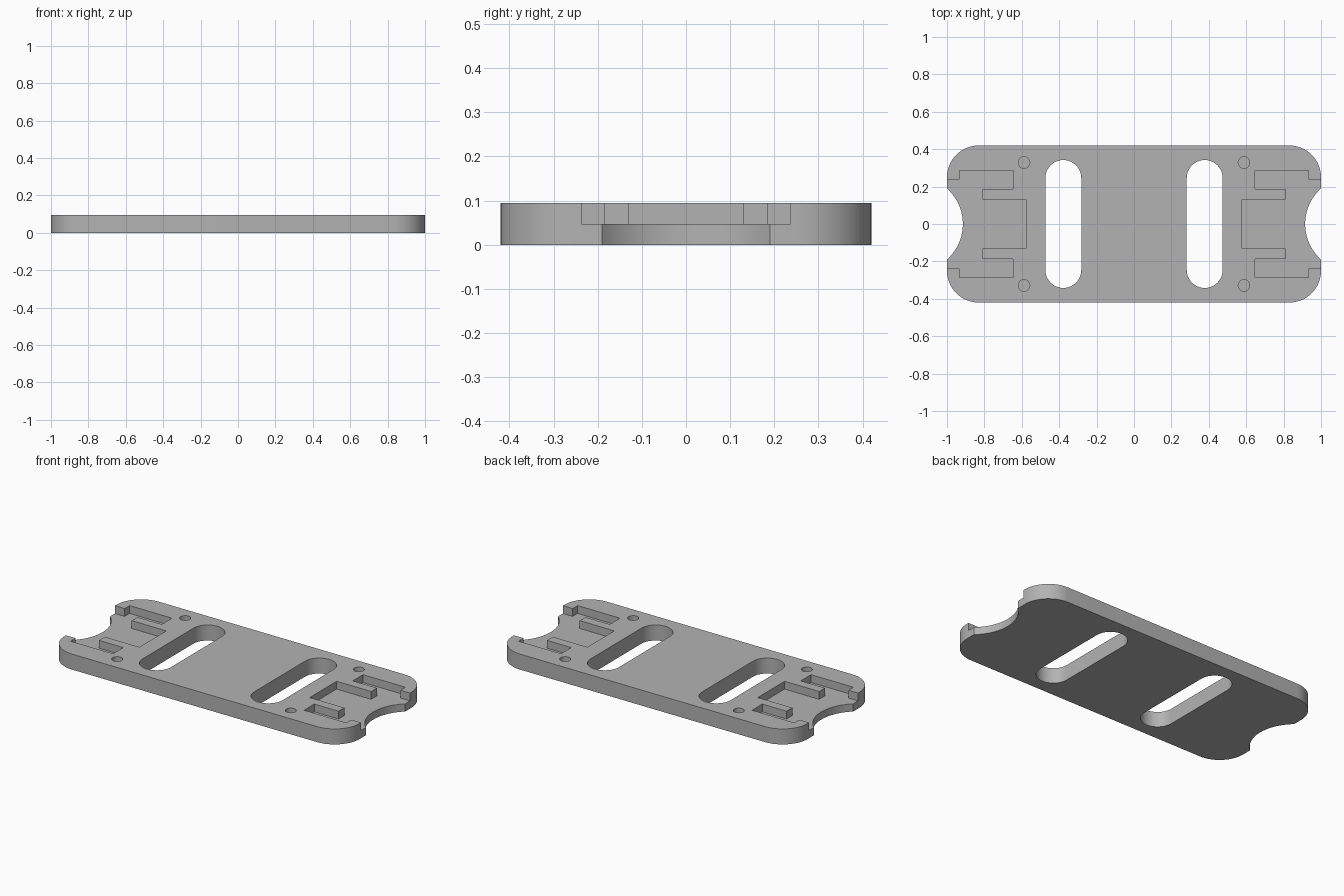
import bpy
import bmesh
from math import cos, sin, pi, radians

HEIGHT, FLOOR = 0.095, 0.047
HALF_X, HALF_Y, CORNER = 1.0, 0.42, 0.17

if "Cube" in bpy.data.objects:
    bpy.data.objects.remove(bpy.data.objects["Cube"])

grey = bpy.data.materials.new("plain grey")
grey.use_nodes = True
colour = (0.45, 0.45, 0.45, 1)
grey.diffuse_color = colour
grey.node_tree.nodes["Principled BSDF"].inputs["Base Color"].default_value = colour


def arc(cx, cy, r, start, end, steps):
    """Points along a circular arc, angles in degrees."""
    angles = [radians(start + (end - start) * i / steps) for i in range(steps + 1)]
    return [(cx + r * cos(a), cy + r * sin(a)) for a in angles]


def prism(name, outline, low, high):
    """Extrude a closed outline between two heights."""
    bm = bmesh.new()
    face = bm.faces.new([bm.verts.new((x, y, low)) for x, y in outline])
    top = bmesh.ops.extrude_face_region(bm, geom=[face])["geom"]
    for v in top:
        if isinstance(v, bmesh.types.BMVert):
            v.co.z = high
    bmesh.ops.recalc_face_normals(bm, faces=bm.faces)
    mesh = bpy.data.meshes.new(name)
    bm.to_mesh(mesh)
    bm.free()
    mesh.materials.append(grey)
    obj = bpy.data.objects.new(name, mesh)
    bpy.context.collection.objects.link(obj)
    return obj


# Rounded rectangular plate
cx, cy = HALF_X - CORNER, HALF_Y - CORNER
outline = []
for i, (sx, sy) in enumerate([(1, 1), (-1, 1), (-1, -1), (1, -1)]):
    outline += arc(sx * cx, sy * cy, CORNER, 90 * i, 90 * i + 90, 16)
plate = prism("mounting_plate", outline, 0, HEIGHT)
bpy.context.view_layer.objects.active = plate
plate.select_set(True)


def cut(name, points, side, low, high=0.2):
    """Cut an outline, mirrored to the given side, out of the plate."""
    tool = prism(name, [(side * x, y) for x, y in points], low, high)
    tool.hide_render = True
    mod = plate.modifiers.new(name, 'BOOLEAN')
    mod.operation, mod.solver, mod.object = 'DIFFERENCE', 'EXACT', tool
    bpy.ops.object.modifier_apply(modifier=mod.name)
    bpy.data.objects.remove(tool)


# Half outline of the stepped recess with its finger, then its reflection
half = [(1.1, 0.237), (0.934, 0.237), (0.934, 0.285), (0.647, 0.285),
        (0.647, 0.186), (0.811, 0.186), (0.811, 0.13), (0.577, 0.13)]
recess = half + [(x, -y) for x, y in reversed(half)]

# Long slot with round ends
slot = arc(0.378, 0.246, 0.096, 0, 180, 24) + arc(0.378, -0.246, 0.096, 180, 360, 24)

for side in (1, -1):
    cut("slot", slot, side, -0.1)
    cut("end_notch", arc(1.17, 0, 0.255, 0, 360, 96)[:-1], side, -0.1)
    cut("recess", recess, side, FLOOR)
    for y in (-0.329, 0.329):
        cut("pin_hole", arc(0.588, y, 0.031, 0, 360, 16)[:-1], side, FLOOR)

bpy.ops.object.shade_smooth_by_angle(angle=radians(30))
